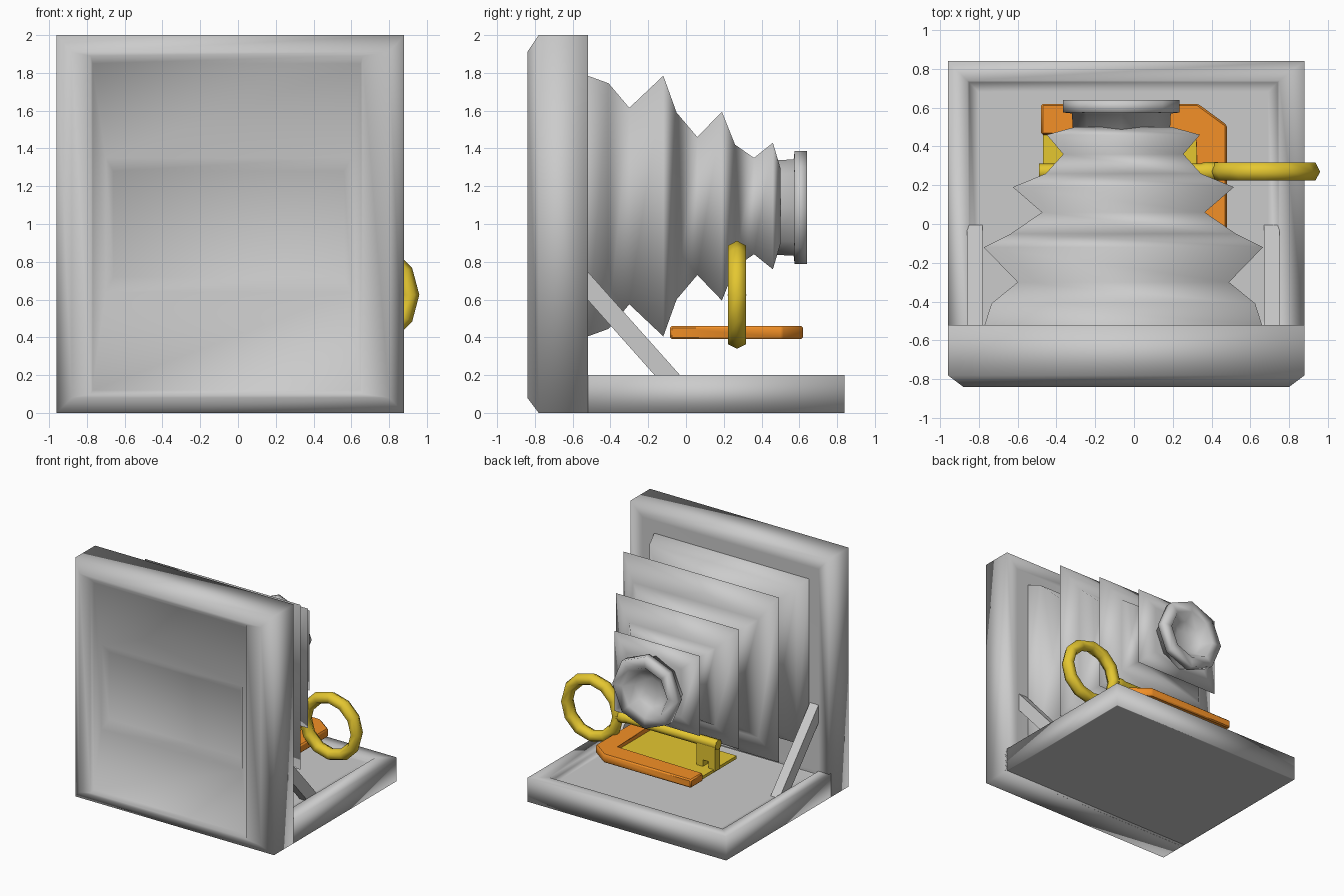
import bpy, bmesh, math

if "Cube" in bpy.data.objects:
    bpy.data.objects.remove(bpy.data.objects["Cube"])


def material(name, rgb):
    m = bpy.data.materials.new(name)
    m.diffuse_color = (*rgb, 1)
    m.use_nodes = True
    m.node_tree.nodes["Principled BSDF"].inputs["Base Color"].default_value = m.diffuse_color
    return m


GOLD = material("gold", (0.78, 0.57, 0.03))
ORANGE = material("orange", (0.90, 0.28, 0.02))


def finish(name, bm, mat=None, angle=None):
    bmesh.ops.recalc_face_normals(bm, faces=bm.faces[:])
    me = bpy.data.meshes.new(name)
    bm.to_mesh(me)
    bm.free()
    ob = bpy.data.objects.new(name, me)
    bpy.context.collection.objects.link(ob)
    if mat:
        me.materials.append(mat)
    bpy.ops.object.select_all(action='DESELECT')
    ob.select_set(True)
    bpy.context.view_layer.objects.active = ob
    if angle is None:
        bpy.ops.object.shade_smooth()
    else:
        bpy.ops.object.shade_smooth_by_angle(angle=math.radians(angle))
    return ob


def skin(bm, rings):
    """Join rings of points into a capped solid."""
    loops = [[bm.verts.new(p) for p in r] for r in rings]
    n = len(loops[0])
    for a, b in zip(loops, loops[1:]):
        for i in range(n):
            j = (i + 1) % n
            bm.faces.new((a[i], a[j], b[j], b[i]))
    bm.faces.new(loops[0])
    bm.faces.new(loops[-1])


def rect_y(x0, x1, z0, z1, y):
    return [(x0, y, z0), (x1, y, z0), (x1, y, z1), (x0, y, z1)]


def rect_z(x0, x1, y0, y1, z):
    return [(x0, y0, z), (x1, y0, z), (x1, y1, z), (x0, y1, z)]


def lathe(name, profile, centre, axis, sides, mat=None, angle=None):
    """Turn (radius, position) pairs around the x or y axis."""
    rings = []
    for r, t in profile:
        ring = []
        for k in range(sides):
            a = 2 * math.pi * k / sides
            u, v = r * math.cos(a), r * math.sin(a)
            ring.append((centre[0] + u, t, centre[2] + v) if axis == 'y'
                        else (t, centre[1] + u, centre[2] + v))
        rings.append(ring)
    bm = bmesh.new()
    skin(bm, rings)
    return finish(name, bm, mat, angle)


def prism(name, points, z0, z1, mat, bevel=0.0):
    bm = bmesh.new()
    skin(bm, [[(x, y, z) for x, y in points] for z in (z0, z1)])
    if bevel:
        bmesh.ops.bevel(bm, geom=bm.edges[:], offset=bevel, segments=1, affect='EDGES')
    return finish(name, bm, mat, 40)


# Upright case: flat rear frame, chamfered front, stepped front panel
bm = bmesh.new()
skin(bm, [
    rect_y(-0.86, 0.77, 0.20, 1.89, -0.525),
    rect_y(-0.96, 0.88, 0.00, 2.00, -0.52),
    rect_y(-0.96, 0.88, 0.00, 2.00, -0.78),
    rect_y(-0.88, 0.80, 0.08, 1.91, -0.84),
    rect_y(-0.78, 0.66, 0.10, 1.89, -0.84),
    rect_y(-0.77, 0.65, 0.12, 1.85, -0.805),
    rect_y(-0.70, 0.60, 0.64, 1.35, -0.805),
    rect_y(-0.66, 0.56, 0.72, 1.28, -0.76)])
finish("case", bm)

# Fold-down bed: flat underside and a shallow rimmed floor
bm = bmesh.new()
skin(bm, [
    rect_z(-0.95, 0.87, -0.54, 0.83, 0.0),
    rect_z(-0.96, 0.88, -0.55, 0.84, 0.0),
    rect_z(-0.96, 0.88, -0.55, 0.84, 0.2),
    rect_z(-0.86, 0.75, -0.54, 0.74, 0.2),
    rect_z(-0.85, 0.74, -0.53, 0.73, 0.17),
    rect_z(-0.80, 0.69, -0.50, 0.68, 0.17)])
finish("bed", bm)

# Pleated bellows: (y, half width, half height)
CX, CZ = -0.055, 1.095
pleats = [(-0.55, 0.715, 0.69), (-0.52, 0.715, 0.69), (-0.41, 0.68, 0.65),
          (-0.30, 0.545, 0.52), (-0.12, 0.72, 0.69), (-0.05, 0.58, 0.495),
          (0.06, 0.42, 0.365), (0.19, 0.57, 0.50), (0.26, 0.40, 0.325),
          (0.36, 0.31, 0.255), (0.46, 0.395, 0.335), (0.50, 0.25, 0.20)]
bm = bmesh.new()
skin(bm, [rect_y(CX - w, CX + w, CZ - h, CZ + h, y) for y, w, h in pleats])
finish("bellows", bm)

# Lens barrel with flange and conical hollow
lathe("lens", [(0.25, 0.47), (0.255, 0.57), (0.30, 0.575), (0.30, 0.64),
               (0.21, 0.64), (0.15, 0.56), (0.08, 0.53)],
      (-0.065, 0, 1.087), 'y', 8)

# Diagonal struts on both sides
for side, x0 in (("left", -0.86), ("right", 0.67)):
    bm = bmesh.new()
    prof = [(-0.54, 0.77), (-0.54, 0.62), (-0.14, 0.17), (-0.005, 0.17)]
    skin(bm, [[(x, y, z) for y, z in prof] for x in (x0, x0 + 0.08)])
    finish(side + "_strut", bm, angle=40)

# Orange L-shaped rail around a gold plate
prism("orange_rail", [(-0.48, 0.46), (-0.48, 0.62), (0.33, 0.62), (0.48, 0.51),
                      (0.48, -0.085), (0.33, -0.085), (0.33, 0.46)],
      0.39, 0.46, ORANGE, 0.01)
prism("gold_plate", [(-0.47, 0.0), (0.34, 0.0), (0.34, 0.47), (-0.47, 0.47)],
      0.40, 0.425, GOLD)

# Key: ring handle, shaft with collar, notched bit
KY, KZ = 0.27, 0.625
bm = bmesh.new()
N, M, R, r = 12, 6, 0.237, 0.049
grid = []
for i in range(N):
    a = 2 * math.pi * i / N
    ring = []
    for j in range(M):
        b = 2 * math.pi * j / M
        d = R + r * math.cos(b)
        ring.append(bm.verts.new((0.674 + d * math.cos(a), KY + r * math.sin(b) * 1.1,
                                  KZ + d * math.sin(a))))
    grid.append(ring)
for i in range(N):
    for j in range(M):
        bm.faces.new((grid[i][j], grid[(i + 1) % N][j],
                      grid[(i + 1) % N][(j + 1) % M], grid[i][(j + 1) % M]))
finish("key_ring", bm, GOLD)
lathe("key_shaft", [(0.042, -0.49), (0.042, 0.34), (0.05, 0.37), (0.05, 0.43), (0.03, 0.46)],
      (0, KY, KZ), 'x', 8, GOLD, 50)
bit = [(-0.48, 0.62), (-0.48, 0.41), (-0.42, 0.41), (-0.42, 0.48), (-0.37, 0.48),
       (-0.37, 0.41), (-0.31, 0.41), (-0.31, 0.62)]
bm = bmesh.new()
skin(bm, [[(x, y, z) for x, z in bit] for y in (KY - 0.035, KY + 0.035)])
finish("key_bit", bm, GOLD, 40)
